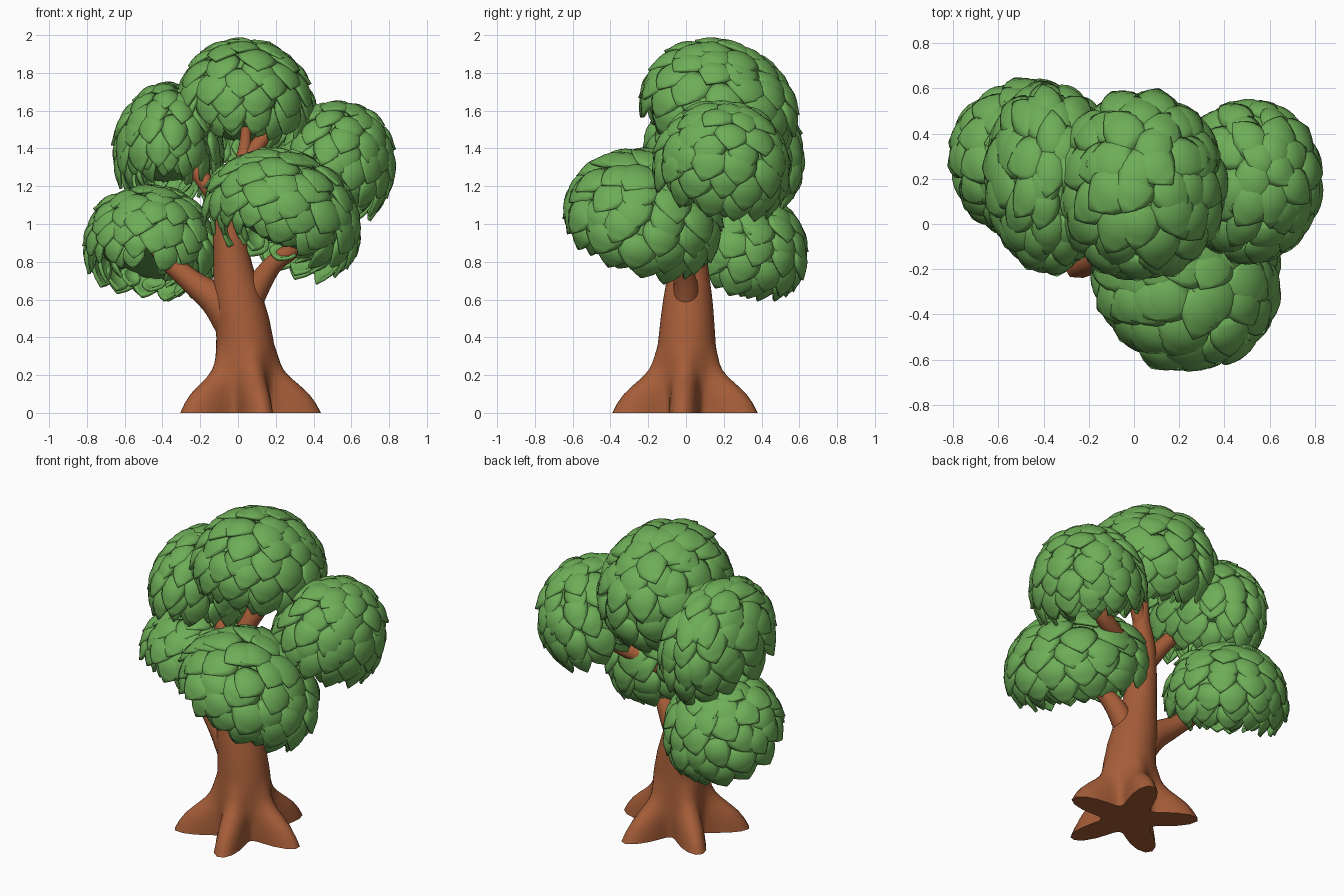
import bpy, bmesh, math, random
from mathutils import Vector

if "Cube" in bpy.data.objects:
    bpy.data.objects.remove(bpy.data.objects["Cube"])

random.seed(4)


def material(name, rgb):
    m = bpy.data.materials.new(name)
    m.diffuse_color = (*rgb, 1)
    m.use_nodes = True
    m.node_tree.nodes["Principled BSDF"].inputs["Base Color"].default_value = m.diffuse_color
    return m


BARK = material("bark brown", (0.38, 0.11, 0.04))
GREEN = material("leaf green", (0.155, 0.42, 0.097))


def finish(name, bm, mat, angle):
    me = bpy.data.meshes.new(name)
    bm.to_mesh(me)
    bm.free()
    me.materials.append(mat)
    me.shade_smooth()
    me.set_sharp_from_angle(angle=math.radians(angle))
    ob = bpy.data.objects.new(name, me)
    bpy.context.collection.objects.link(ob)
    return ob


def smooth_path(pts, steps):
    """Catmull-Rom through (x, y, z, radius) points."""
    p = [Vector(q) for q in pts]
    p = [2 * p[0] - p[1]] + p + [2 * p[-1] - p[-2]]
    out = []
    for i in range(1, len(p) - 2):
        a, b, c, d = p[i - 1:i + 3]
        for k in range(steps):
            t = k / steps
            out.append(0.5 * (2 * b + (c - a) * t + (2 * a - 5 * b + 4 * c - d) * t * t
                              + (3 * b - a - 3 * c + d) * t ** 3))
    return out + [p[-2]]


# How far the roots stand out of the trunk: (height, reach)
FLARE = ((0, 0.245), (0.05, 0.215), (0.1, 0.175), (0.14, 0.13), (0.19, 0.07), (0.24, 0.03), (0.36, 0))


def root_flare(z):
    for (z0, f0), (z1, f1) in zip(FLARE, FLARE[1:]):
        if z < z1:
            return f0 + (f1 - f0) * (z - z0) / (z1 - z0)
    return 0


def tube(name, pts, sides=20, steps=6, roots=False):
    path = smooth_path(pts, steps)
    bm = bmesh.new()
    rings = []
    for i, q in enumerate(path):
        axis = (path[min(i + 1, len(path) - 1)] - path[max(i - 1, 0)]).to_3d().normalized()
        if roots and q.z < 0.45:
            axis = Vector((0, 0, 1))
        rot = Vector((0, 0, 1)).rotation_difference(axis)
        ring = []
        for k in range(sides):
            a = 2 * math.pi * k / sides
            r = q.w
            if roots:  # five buttress roots spread at the foot
                lobe = (0.5 + 0.5 * math.cos(5 * (a - math.radians(-3)))) ** 1.4
                r += root_flare(q.z) * lobe
            ring.append(bm.verts.new(q.to_3d() + rot @ Vector((r * math.cos(a), r * math.sin(a), 0))))
        rings.append(ring)
    for r0, r1 in zip(rings, rings[1:]):
        for k in range(sides):
            j = (k + 1) % sides
            bm.faces.new((r0[k], r0[j], r1[j], r1[k]))
    bm.faces.new(rings[0][::-1])
    bm.faces.new(rings[-1])
    return finish(name, bm, BARK, 50)


# Trunk with roots, running up into the crown
tube("trunk", [(0.04, 0, 0, 0.16), (0.04, 0, 0.1, 0.165), (0.04, 0, 0.2, 0.165), (0.035, 0.005, 0.4, 0.15),
               (0.0, 0.01, 0.6, 0.13), (-0.03, 0.015, 0.8, 0.1), (-0.045, 0.02, 1.0, 0.085),
               (-0.03, 0.05, 1.15, 0.07), (0.02, 0.09, 1.3, 0.05), (0.04, 0.13, 1.45, 0.03),
               (0.05, 0.15, 1.75, 0.02)], sides=60, roots=True)

# Branches, one into each leaf cluster
BRANCHES = {
    "left_low_branch": [(0.01, 0, 0.4, 0.1), (-0.1, 0.02, 0.58, 0.09), (-0.25, 0.06, 0.7, 0.062),
                        (-0.41, 0.11, 0.85, 0.047), (-0.47, 0.2, 1.0, 0.03)],
    "front_branch": [(0.02, 0, 0.48, 0.07), (0.1, 0, 0.66, 0.065), (0.19, -0.03, 0.79, 0.05),
                     (0.3, -0.07, 0.88, 0.045), (0.36, -0.13, 1.05, 0.03)],
    "left_high_branch": [(-0.05, 0.03, 1.05, 0.06), (-0.15, 0.07, 1.19, 0.047), (-0.25, 0.12, 1.33, 0.04),
                         (-0.35, 0.18, 1.52, 0.025)],
    "right_branch": [(-0.03, 0.03, 0.95, 0.06), (0.18, 0.11, 1.07, 0.05), (0.4, 0.18, 1.17, 0.05),
                     (0.5, 0.2, 1.34, 0.03)],
    "top_branch": [(0.01, 0.08, 1.26, 0.045), (0.1, 0.12, 1.41, 0.04), (0.2, 0.15, 1.54, 0.035),
                   (0.22, 0.17, 1.7, 0.02)],
}
for name, pts in BRANCHES.items():
    tube(name, pts)

# Leaf outline: half width along the length, root to tip
OUTLINE = (0.6, 0.9, 1.0, 0.97, 0.78, 0.45, 0.04)
COLS = 6
# Leaf rows on a dome: polar angle, leaf count, size relative to the dome
ROWS = ((8, 3, 1), (22, 6, 1), (38, 9, 1), (54, 11, 1), (70, 13, 1), (86, 14, 1), (101, 13, 0.99),
        (112, 11, 0.84), (126, 8, 0.66))


def add_leaf(bm, theta, phi, length, width, size, place):
    d = Vector((math.sin(theta) * math.cos(phi), math.sin(theta) * math.sin(phi), math.cos(theta)))
    down = Vector((math.cos(theta) * math.cos(phi), math.cos(theta) * math.sin(phi), -math.sin(theta)))
    side = d.cross(down)
    flat = max(0.0, math.cos(theta))  # leaves lie flatter near the crown
    lift = random.uniform(0.1, 0.17) - 0.05 * flat
    base = 0.87 + 0.03 * flat
    grid = []
    for i, w in enumerate(OUTLINE):
        t = i / (len(OUTLINE) - 1)
        row = []
        for k in range(COLS + 1):
            s = 2 * k / COLS - 1
            v = (d + down * (t - 0.4) * length + side * s * w * width).normalized()
            r = size * (base + lift * t + 0.06 * (1 - s * s) * math.sin(math.pi * min(1, t + 0.15)))
            row.append(bm.verts.new(place(v * r)))
        grid.append(row)
    for i in range(len(OUTLINE) - 1):
        for k in range(COLS):
            bm.faces.new((grid[i][k], grid[i + 1][k], grid[i + 1][k + 1], grid[i][k + 1]))


def cluster(name, centre, radii, tilt):
    rot = Vector((0, 0, 1)).rotation_difference(Vector((*tilt, 1)))
    c = Vector(centre)

    def place(v):  # stretch the unit dome, then tilt and move it
        return c + rot @ Vector(a * b for a, b in zip(v, radii))

    # overlapping scale-like leaves
    bm = bmesh.new()
    for deg, count, size in ROWS:
        start = random.uniform(0, 6.28)
        for k in range(count):
            phi = start + 2 * math.pi * (k + random.uniform(-0.25, 0.25)) / count
            theta = math.radians(deg + random.uniform(-5, 5))
            add_leaf(bm, theta, phi, random.uniform(0.52, 0.66), random.uniform(0.25, 0.32), size, place)
    ob = finish(name + "_leaves", bm, GREEN, 45)
    sol = ob.modifiers.new("thickness", 'SOLIDIFY')
    sol.thickness = 0.018
    sol.offset = -1

    # inner dome with a shallow underside
    bm = bmesh.new()
    bmesh.ops.create_uvsphere(bm, u_segments=28, v_segments=16, radius=0.88)
    for v in bm.verts:
        if v.co.z < 0:
            v.co.z *= 0.3
        v.co = place(v.co)
    finish(name + "_core", bm, GREEN, 60)


cluster("top_cluster", (0.03, 0.17, 1.6), (0.385, 0.435, 0.38), (0.12, 0.38))
cluster("left_high_cluster", (-0.37, 0.21, 1.38), (0.3, 0.44, 0.37), (0.05, 0.35))
cluster("right_cluster", (0.51, 0.19, 1.3), (0.325, 0.375, 0.365), (0.35, 0.25))
cluster("front_cluster", (0.235, -0.23, 1.03), (0.44, 0.435, 0.36), (0.45, 0.3))
cluster("left_low_cluster", (-0.465, 0.28, 0.87), (0.365, 0.375, 0.34), (0.25, 0.45))
